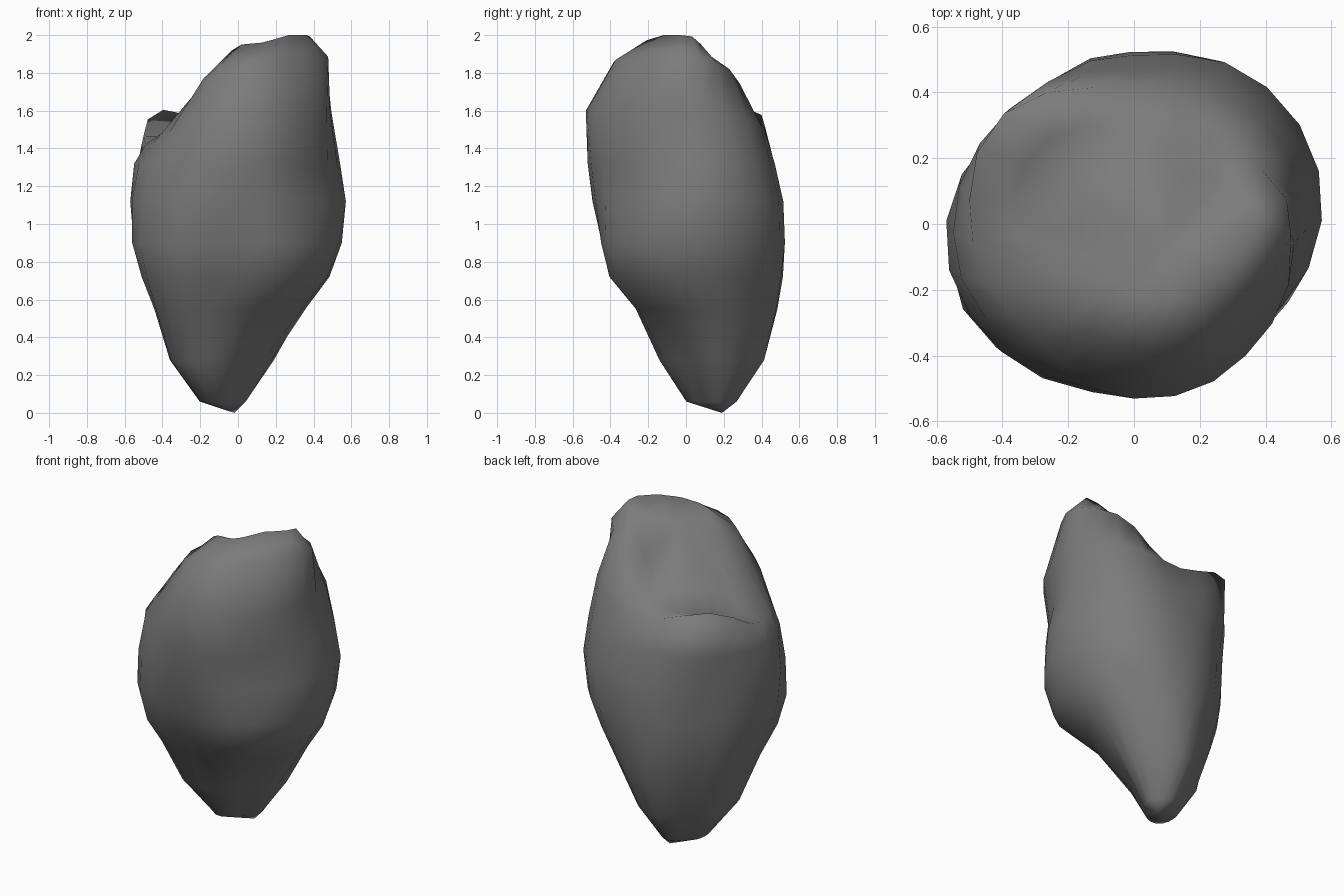
import bpy, math
from mathutils import Vector

if "Cube" in bpy.data.objects:
    bpy.data.objects.remove(bpy.data.objects["Cube"])

# Cross-sections, bottom to top: reach in 8 compass directions (0, 45, ... 315 deg)
walls = [
    (0.06, [.04, .17, .27, .25, .20, .12, .00, -.07]),
    (0.28, [.20, .31, .42, .35, .355, .31, .14, .03]),
    (0.55, [.35, .42, .48, .43, .435, .45, .26, .25]),
    (0.72, [.475, .49, .505, .465, .50, .52, .40, .45]),
    (0.90, [.54, .55, .515, .48, .555, .565, .44, .50]),
    (1.12, [.567, .574, .505, .485, .57, .55, .485, .485]),
    (1.32, [.545, .545, .46, .505, .54, .515, .512, .485]),
]
# Upper rings follow the tilted, scooped top, so height varies with direction
rims = [
    ([1.6, 1.55, 1.50, 1.59, 1.42, 1.51, 1.6, 1.58], [.49, .50, .405, .525, .49, .45, .525, .515]),
    ([1.88, 1.82, 1.57, 1.52, 1.46, 1.77, 1.86, 1.87], [.47, .38, .30, .37, .37, .315, .375, .40]),
    ([2.0, 1.90, 1.68, 1.60, 1.66, 1.92, 1.96, 1.99], [.43, .27, .15, .14, .18, .16, .23, .27]),
]
# Local dents and bumps: place, push, radius
pushes = [
    ((.42, .02, 2.0), (.05, .02, .02), .12),       # top corner
    ((.47, -.12, 1.40), (-.05, .02, 0), .17),      # scoop in front right face
    ((-.12, -.42, .72), (0, .03, 0), .14),         # softer ledge at front left
    ((-.38, .26, 1.58), (0, 0, .02), .14),         # back left lip
]
N = 24


def section(reach):
    """Rounded outline that touches the eight reach lines."""
    cx, cy = (reach[0] - reach[4]) / 2, (reach[2] - reach[6]) / 2
    rel = [h - cx * math.cos(k * math.pi / 4) - cy * math.sin(k * math.pi / 4)
           for k, h in enumerate(reach)]
    angles = [2 * math.pi * i / N for i in range(N)]
    r = [min(h / math.cos(a - k * math.pi / 4) for k, h in enumerate(rel)
             if math.cos(a - k * math.pi / 4) > 0.3) for a in angles]
    r = [(r[i - 1] + 2 * r[i] + r[(i + 1) % N]) / 4 for i in range(N)]
    return [(cx + q * math.cos(a), cy + q * math.sin(a)) for q, a in zip(r, angles)]


def around(values, i):
    """Smooth periodic interpolation of eight values."""
    t = i * 8 / N
    k = int(t)
    f = t - k
    a, b, c, d = (values[(k + j) % 8] for j in (-1, 0, 1, 2))
    return b + f * (c - a + f * (2*a - 5*b + 4*c - d + f * (3*(b - c) + d - a))) / 2


verts, faces = [(-.02, .19, 0)], []
for z, reach in walls:
    verts += [(x, y, z) for x, y in section(reach)]
for heights, reach in rims:
    verts += [(x, y, around(heights, i)) for i, (x, y) in enumerate(section(reach))]
verts.append((.10, -.05, 1.86))

verts = [Vector(v) for v in verts]
for place, push, radius in pushes:
    for v in verts:
        d = (v - Vector(place)).length / radius
        v += Vector(push) * math.exp(-d * d)
for v in verts:
    v.z = min(v.z, 2.0)

rings = len(walls) + len(rims)
for i in range(N):
    j = (i + 1) % N
    faces.append((0, 1 + j, 1 + i))
    for k in range(rings - 1):
        a = 1 + k * N
        faces.append((a + i, a + j, a + N + j, a + N + i))
    a = 1 + (rings - 1) * N
    faces.append((a + i, a + j, len(verts) - 1))

# Rock body
mesh = bpy.data.meshes.new("rock")
mesh.from_pydata(verts, [], faces)
mesh.shade_smooth()
rock = bpy.data.objects.new("rock", mesh)
bpy.context.collection.objects.link(rock)

stone = bpy.data.materials.new("stone grey")
stone.diffuse_color = (0.2, 0.2, 0.2, 1)
stone.use_nodes = True
stone.node_tree.nodes["Principled BSDF"].inputs["Base Color"].default_value = stone.diffuse_color
mesh.materials.append(stone)
